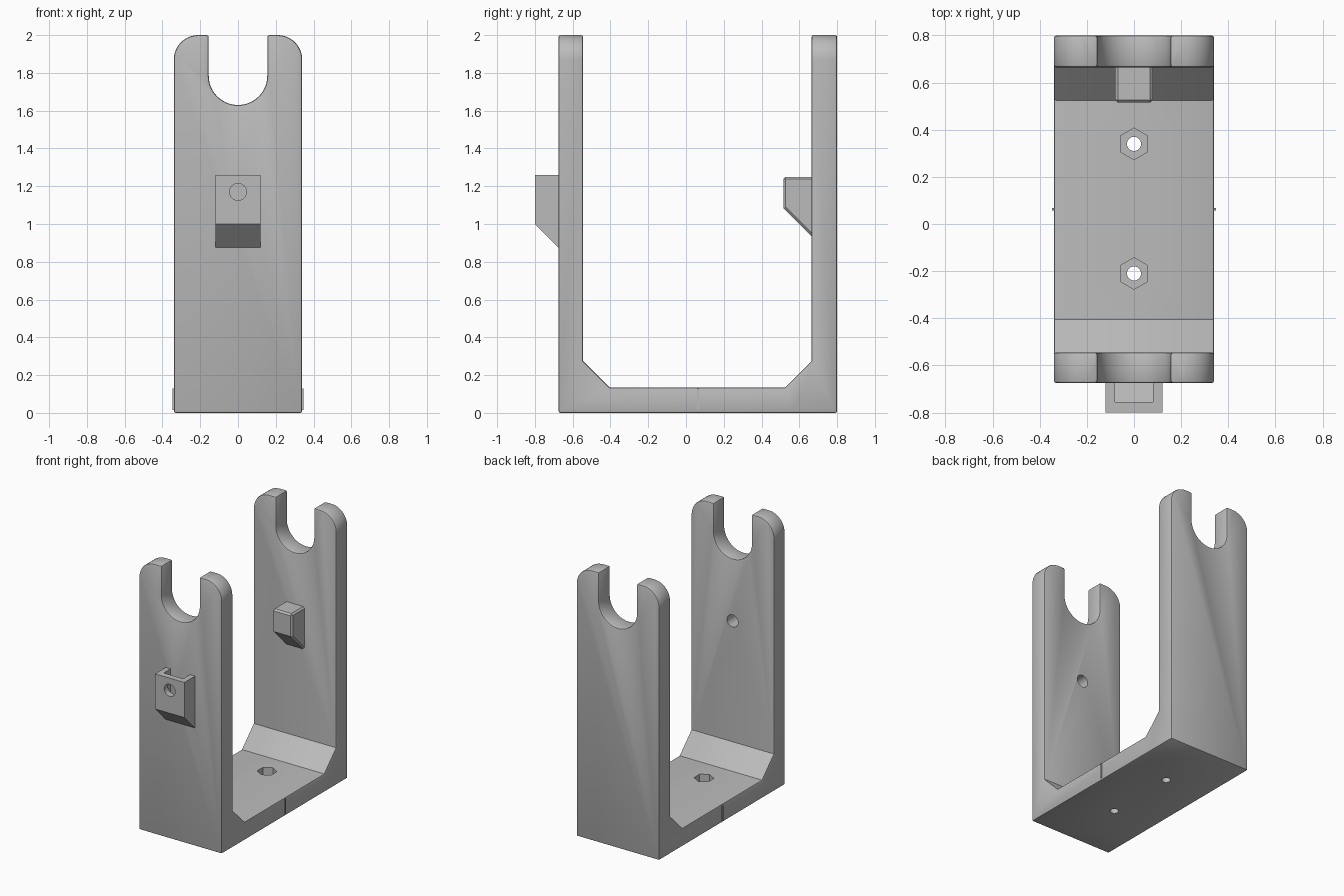
import bpy, math
from mathutils import Vector

if "Cube" in bpy.data.objects:
    bpy.data.objects.remove(bpy.data.objects["Cube"])

grey = bpy.data.materials.new("printed_grey")
grey.use_nodes = True
grey.diffuse_color = (0.5, 0.5, 0.5, 1)
grey.node_tree.nodes["Principled BSDF"].inputs["Base Color"].default_value = (0.5, 0.5, 0.5, 1)


def prism(name, outline, axis, lo, hi):
    """Extrude a 2D outline along an axis; the outline uses the other two axes in order."""
    def point(a, b, t):
        return {"x": (t, a, b), "y": (a, t, b), "z": (a, b, t)}[axis]
    n = len(outline)
    verts = [point(a, b, t) for t in (lo, hi) for a, b in outline]
    faces = [list(range(n)), list(range(n, 2 * n))]
    faces += [[i, (i + 1) % n, n + (i + 1) % n, n + i] for i in range(n)]
    mesh = bpy.data.meshes.new(name)
    mesh.from_pydata(verts, [], faces)
    mesh.materials.append(grey)
    obj = bpy.data.objects.new(name, mesh)
    bpy.context.collection.objects.link(obj)
    bpy.ops.object.select_all(action="DESELECT")
    obj.select_set(True)
    bpy.context.view_layer.objects.active = obj
    bpy.ops.object.mode_set(mode="EDIT")
    bpy.ops.mesh.select_all(action="SELECT")
    bpy.ops.mesh.normals_make_consistent(inside=False)
    bpy.ops.object.mode_set(mode="OBJECT")
    return obj


def arc(ca, cb, r, start, end, steps):
    angles = [math.radians(start + (end - start) * i / steps) for i in range(steps + 1)]
    return [(ca + r * math.cos(t), cb + r * math.sin(t)) for t in angles]


def ring(ca, cb, r, sides, turn=0):
    return arc(ca, cb, r, turn, turn + 360, sides)[:-1]


def apply(obj, mod):
    bpy.context.view_layer.objects.active = obj
    bpy.ops.object.modifier_apply(modifier=mod.name)


def combine(obj, tool, operation):
    mod = obj.modifiers.new("cut", "BOOLEAN")
    mod.object, mod.operation, mod.solver = tool, operation, "EXACT"
    apply(obj, mod)
    bpy.data.objects.remove(tool)


def bevel(obj, width, segments):
    mod = obj.modifiers.new("edge_round", "BEVEL")
    mod.width, mod.segments = width, segments
    mod.limit_method, mod.angle_limit = "ANGLE", math.radians(50)
    mod.use_clamp_overlap = False
    apply(obj, mod)


def smooth(obj):
    bpy.ops.object.select_all(action="DESELECT")
    obj.select_set(True)
    bpy.context.view_layer.objects.active = obj
    bpy.ops.object.shade_smooth_by_angle(angle=math.radians(35))


HALF, FRONT, BACK, TOP = 0.34, -0.675, 0.80, 2.0
SLOT, CORNER = 0.155, 0.13

# Cradle frame: U-shaped side profile trimmed by the slotted end outline
u_profile = [(FRONT, 0), (BACK, 0), (BACK, TOP), (0.665, TOP), (0.665, 0.275),
             (0.525, 0.135), (-0.405, 0.135), (-0.545, 0.275), (-0.545, TOP), (FRONT, TOP)]
frame = prism("cradle_frame", u_profile, "x", -0.5, 0.5)
outline = [(-HALF, 0), (HALF, 0)]
outline += arc(HALF - CORNER, TOP - CORNER, CORNER, 0, 90, 12)
outline += [(SLOT, TOP)] + arc(0, 1.63 + SLOT, SLOT, 0, -180, 28) + [(-SLOT, TOP)]
outline += arc(CORNER - HALF, TOP - CORNER, CORNER, 90, 180, 12)
# keep the end caps of the trimming solid clear of the frame
combine(frame, prism("end_outline", outline, "y", -1, 1), "INTERSECT")
bevel(frame, 0.01, 2)

# Screw holes with hexagonal nut recesses in the floor
for y in (0.34, -0.21):
    combine(frame, prism("screw_cutter", ring(0, y, 0.03, 24), "z", -0.1, 0.3), "DIFFERENCE")
    combine(frame, prism("nut_cutter", ring(0, y, 0.067, 6, 30), "z", 0.07, 0.3), "DIFFERENCE")

# Hole through the front wall
combine(frame, prism("wall_hole_cutter", ring(0, 1.17, 0.045, 24), "y", -0.72, -0.5), "DIFFERENCE")
smooth(frame)

# Front socket: sloped underside, pocket open at the top, round hole
socket = prism("front_socket", [(FRONT, 0.875), (-0.80, 1.0), (-0.80, 1.26), (FRONT, 1.26)],
               "x", -0.12, 0.12)
pocket = prism("pocket_cutter", [(-0.6, 0.86), (-0.755, 1.015), (-0.755, 1.4), (-0.6, 1.4)],
               "x", -0.08, 0.08)
combine(socket, pocket, "DIFFERENCE")
combine(socket, prism("socket_hole_cutter", ring(0, 1.17, 0.045, 24), "y", -0.9, -0.7), "DIFFERENCE")
smooth(socket)

# Tab on the inner side of the back wall, seated slightly into it
tab = prism("back_tab", [(0.70, 0.90), (0.515, 1.085), (0.515, 1.25), (0.70, 1.25)],
            "x", -0.08, 0.08)
bevel(tab, 0.012, 1)

# Thin centre marks on both sides of the base
for side, name in ((-1, "right_centre_mark"), (1, "left_centre_mark")):
    lo, hi = sorted((side * 0.33, side * 0.347))
    prism(name, [(0.057, 0.015), (0.068, 0.015), (0.068, 0.128), (0.057, 0.128)], "x", lo, hi)
